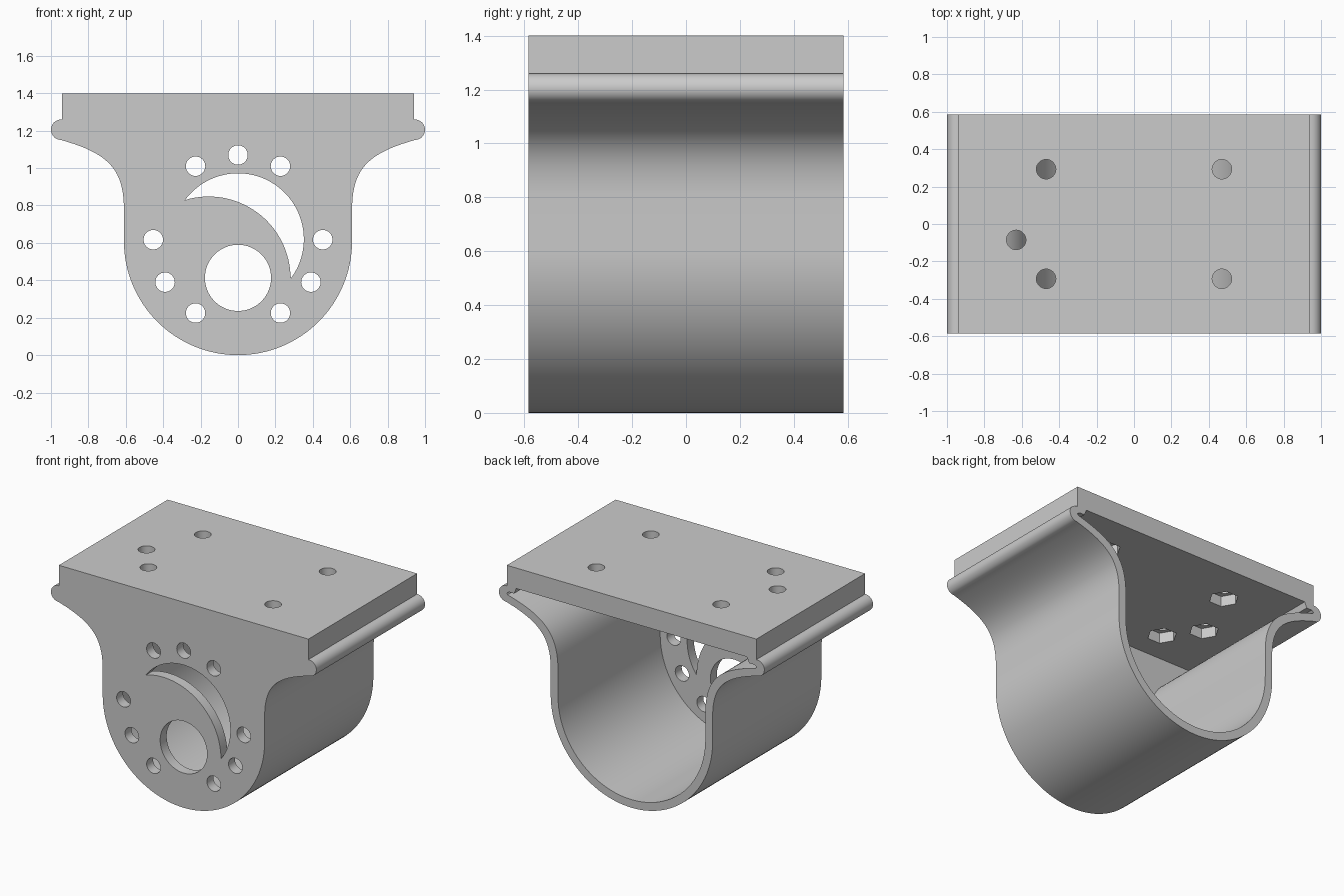
import bpy, bmesh
from math import sin, cos, pi, radians, atan2
from mathutils import Vector, Matrix

if "Cube" in bpy.data.objects:
    bpy.data.objects.remove(bpy.data.objects["Cube"], do_unlink=True)

HALF_DEPTH = 0.585
WALL = 0.07          # closed front wall
SHELL = 0.055        # curved side skin
TOP, PLATE_Z = 1.4, 1.26

grey = bpy.data.materials.new("plain grey")
grey.use_nodes = True
grey.diffuse_color = (0.6, 0.6, 0.6, 1)
grey.node_tree.nodes["Principled BSDF"].inputs["Base Color"].default_value = (0.6, 0.6, 0.6, 1)


def arc(cx, cz, r, a0, a1, n):
    """Points on an arc, angles in degrees."""
    angles = [radians(a0 + (a1 - a0) * i / n) for i in range(n + 1)]
    return [(cx + r * cos(a), cz + r * sin(a)) for a in angles]


def bezier(p0, p1, p2, p3, n):
    out = []
    for i in range(1, n + 1):
        t = i / n
        s = 1 - t
        w = (s ** 3, 3 * s * s * t, 3 * s * t * t, t ** 3)
        out.append(tuple(sum(k * p[j] for k, p in zip(w, (p0, p1, p2, p3))) for j in (0, 1)))
    return out


def mirrored(half):
    """Close a right-hand profile that starts on the centre line."""
    return half + [(-x, z) for x, z in reversed(half[1:])]


def prism(name, outline, start, end, vertical=False):
    """Extrude an outline along y, or along z when vertical."""
    bm = bmesh.new()
    place = (lambda a, b: (a, b, start)) if vertical else (lambda a, b: (a, start, b))
    face = bm.faces.new([bm.verts.new(place(a, b)) for a, b in outline])
    geo = bmesh.ops.extrude_face_region(bm, geom=[face])["geom"]
    step = Vector((0, 0, end - start)) if vertical else Vector((0, end - start, 0))
    bmesh.ops.translate(bm, vec=step, verts=[g for g in geo if isinstance(g, bmesh.types.BMVert)])
    bmesh.ops.recalc_face_normals(bm, faces=bm.faces)
    mesh = bpy.data.meshes.new(name)
    bm.to_mesh(mesh)
    bm.free()
    ob = bpy.data.objects.new(name, mesh)
    bpy.context.collection.objects.link(ob)
    mesh.materials.append(grey)
    return ob


def cut(target, cutter):
    """Subtract the cutter, then discard it."""
    mod = target.modifiers.new("cut", 'BOOLEAN')
    mod.operation, mod.solver, mod.object = 'DIFFERENCE', 'EXACT', cutter
    bpy.context.view_layer.objects.active = target
    bpy.ops.object.modifier_apply(modifier=mod.name)
    bpy.data.objects.remove(cutter, do_unlink=True)


def circle(cx, cz, r, n=32):
    return arc(cx, cz, r, 0, 360, n)[:-1]


# Outer body: round bottom, flared sides, edge beads and top plate
outer = arc(0, 0.61, 0.61, -90, 0, 32)
outer += bezier((0.61, 0.78), (0.61, 1.0), (0.7, 1.08), (0.945, 1.15), 20)
outer += arc(0.945, 1.205, 0.055, -70, 90, 14)
outer += [(0.94, PLATE_Z), (0.94, TOP)]
bracket = prism("mounting_bracket", mirrored(outer), -HALF_DEPTH, HALF_DEPTH)

# Cavity, open at the back
inner = arc(0, 0.61, 0.61 - SHELL, -90, 0, 32)
inner += bezier((0.555, 0.79), (0.555, 1.04), (0.67, 1.13), (0.935, 1.2), 20)
inner += [(0.94, 1.21), (0.925, 1.222), (0.885, 1.222), (0.87, PLATE_Z)]
cut(bracket, prism("cavity_cutter", mirrored(inner), -HALF_DEPTH + WALL, 1))

# Front wall: shaft hole and ring of small holes
front_holes = [(0, 0.413, 0.177), (0, 1.07, 0.052)]
for x, z in ((0.227, 1.01), (0.453, 0.617), (0.39, 0.39), (0.227, 0.225)):
    front_holes += [(x, z, 0.052), (-x, z, 0.052)]
for x, z, r in front_holes:
    cut(bracket, prism("hole_cutter", circle(x, z, r, 64 if r > 0.1 else 32), -0.7, -0.45))

# Front wall: crescent slot between two arcs
crescent = arc(0, 0.62, 0.352, 144, -36.5, 48)
tip_a, tip_b = crescent[-1], crescent[0]
cx, cz, r = -0.157, 0.41, 0.438
a0 = atan2(tip_a[1] - cz, tip_a[0] - cx) * 180 / pi
a1 = atan2(tip_b[1] - cz, tip_b[0] - cx) * 180 / pi
crescent += arc(cx, cz, r, a0, a1, 32)[1:-1]
cut(bracket, prism("crescent_cutter", crescent, -0.7, -0.45))

# Top plate: bolt holes with hexagonal nut pockets underneath
for x, y in ((-0.47, 0.293), (-0.47, -0.293), (0.47, 0.293), (0.47, -0.293), (-0.63, -0.085)):
    cut(bracket, prism("bolt_cutter", circle(x, y, 0.052), 1.23, 1.5, True))
    cut(bracket, prism("nut_cutter", circle(x, y, 0.092, 6), 1.23, PLATE_Z + 0.07, True))

bpy.ops.object.select_all(action='DESELECT')
bracket.select_set(True)
bpy.context.view_layer.objects.active = bracket
bpy.ops.object.shade_smooth_by_angle(angle=radians(30))
